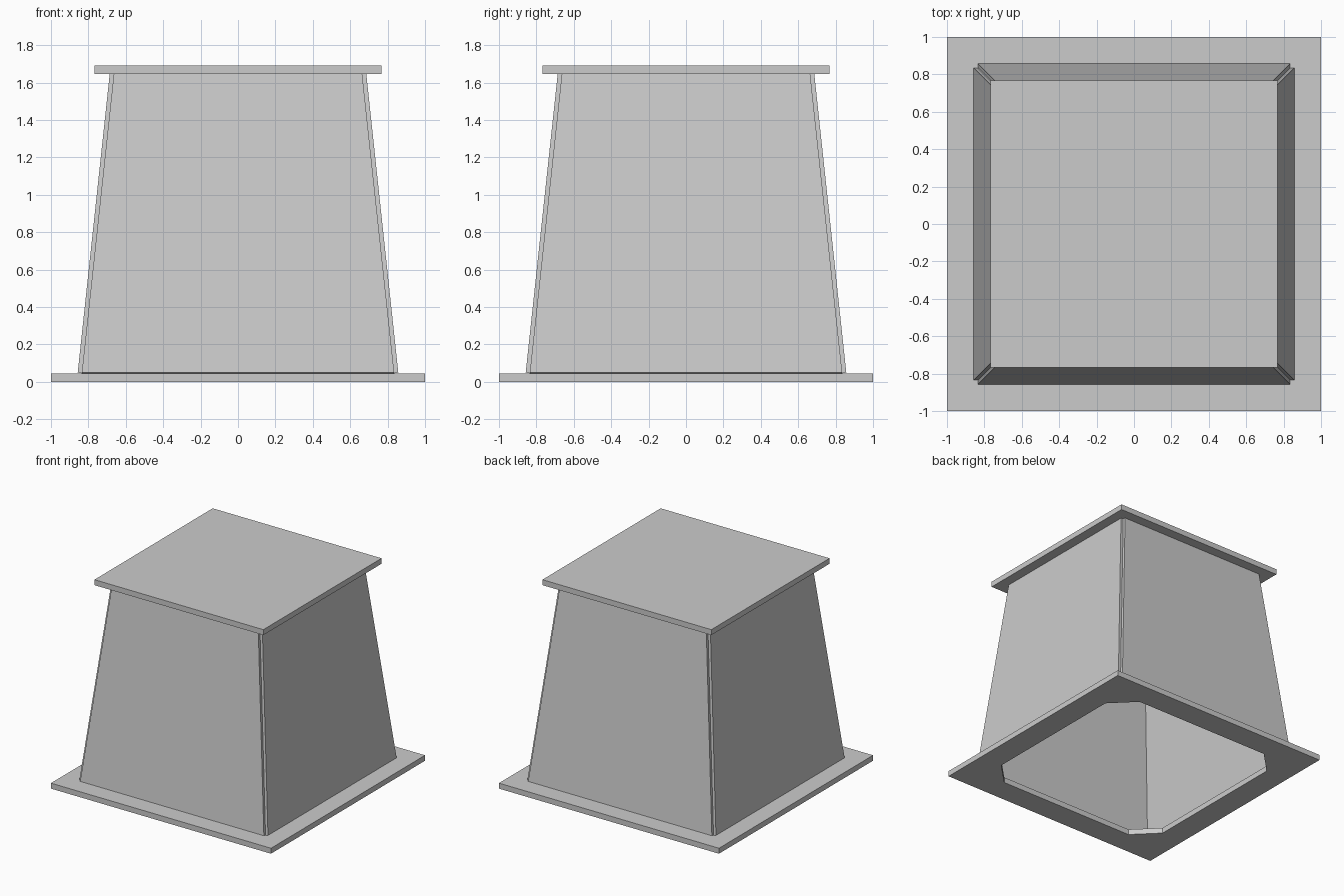
import bpy, bmesh
from math import pi
from mathutils import Matrix, Vector

cube = bpy.data.objects.get("Cube")
if cube:
    bpy.data.objects.remove(cube, do_unlink=True)

PLATE = 0.045                  # base and lid thickness
LID_Z, TOP = 1.645, 1.69       # underside and top of the lid

grey = bpy.data.materials.new("plain_grey")
grey.use_nodes = True
colour = (0.6, 0.6, 0.6, 1)
grey.diffuse_color = colour
grey.node_tree.nodes["Principled BSDF"].inputs["Base Color"].default_value = colour


def finish(name, bm):
    bmesh.ops.recalc_face_normals(bm, faces=bm.faces)
    mesh = bpy.data.meshes.new(name)
    bm.to_mesh(mesh)
    bm.free()
    mesh.materials.append(grey)
    obj = bpy.data.objects.new(name, mesh)
    bpy.context.collection.objects.link(obj)
    return obj


# Square base flange with a chamfered opening
def build_base(half=1.0, hole=0.80, chamfer=0.615):
    bm = bmesh.new()
    corners = []
    for k in range(4):
        turn = Matrix.Rotation(k * pi / 2, 3, 'Z')
        points = [(half, half, 0), (hole, chamfer, 0), (chamfer, hole, 0)]
        corners.append([bm.verts.new(turn @ Vector(p)) for p in points])
    for k in range(4):
        c, a, b = corners[k]
        next_c, next_a, _ = corners[(k + 1) % 4]
        bm.faces.new((c, b, a))
        bm.faces.new((c, next_c, next_a, b))
    grown = bmesh.ops.extrude_face_region(bm, geom=bm.faces[:], use_keep_orig=True)
    top = [v for v in grown["geom"] if isinstance(v, bmesh.types.BMVert)]
    bmesh.ops.translate(bm, verts=top, vec=(0, 0, PLATE))
    finish("base_flange", bm)


# Sloping wall panel; the inner edges of neighbours meet at the corners
def build_wall(name, angle):
    bm = bmesh.new()
    rings = []
    for inner, outer, z_in, z_out in ((0.835, 0.857, PLATE, PLATE + 0.004),
                                      (0.664, 0.686, LID_Z, LID_Z)):
        points = [(-inner, -outer, z_out), (inner, -outer, z_out),
                  (inner, -inner, z_in), (-inner, -inner, z_in)]
        rings.append([bm.verts.new(p) for p in points])
    low, high = rings
    bm.faces.new(low)
    bm.faces.new(high)
    for i in range(4):
        j = (i + 1) % 4
        bm.faces.new((low[i], low[j], high[j], high[i]))
    bmesh.ops.rotate(bm, verts=bm.verts, cent=(0, 0, 0),
                     matrix=Matrix.Rotation(angle, 3, 'Z'))
    finish(name, bm)


# Flat overhanging lid
def build_lid(width=1.535):
    bm = bmesh.new()
    bmesh.ops.create_cube(bm, size=1)
    bmesh.ops.scale(bm, verts=bm.verts, vec=(width, width, TOP - LID_Z))
    bmesh.ops.translate(bm, verts=bm.verts, vec=(0, 0, (TOP + LID_Z) / 2))
    finish("lid", bm)


build_base()
for k, side in enumerate(("front", "left", "back", "right")):
    build_wall(side + "_wall", k * pi / 2)
build_lid()
